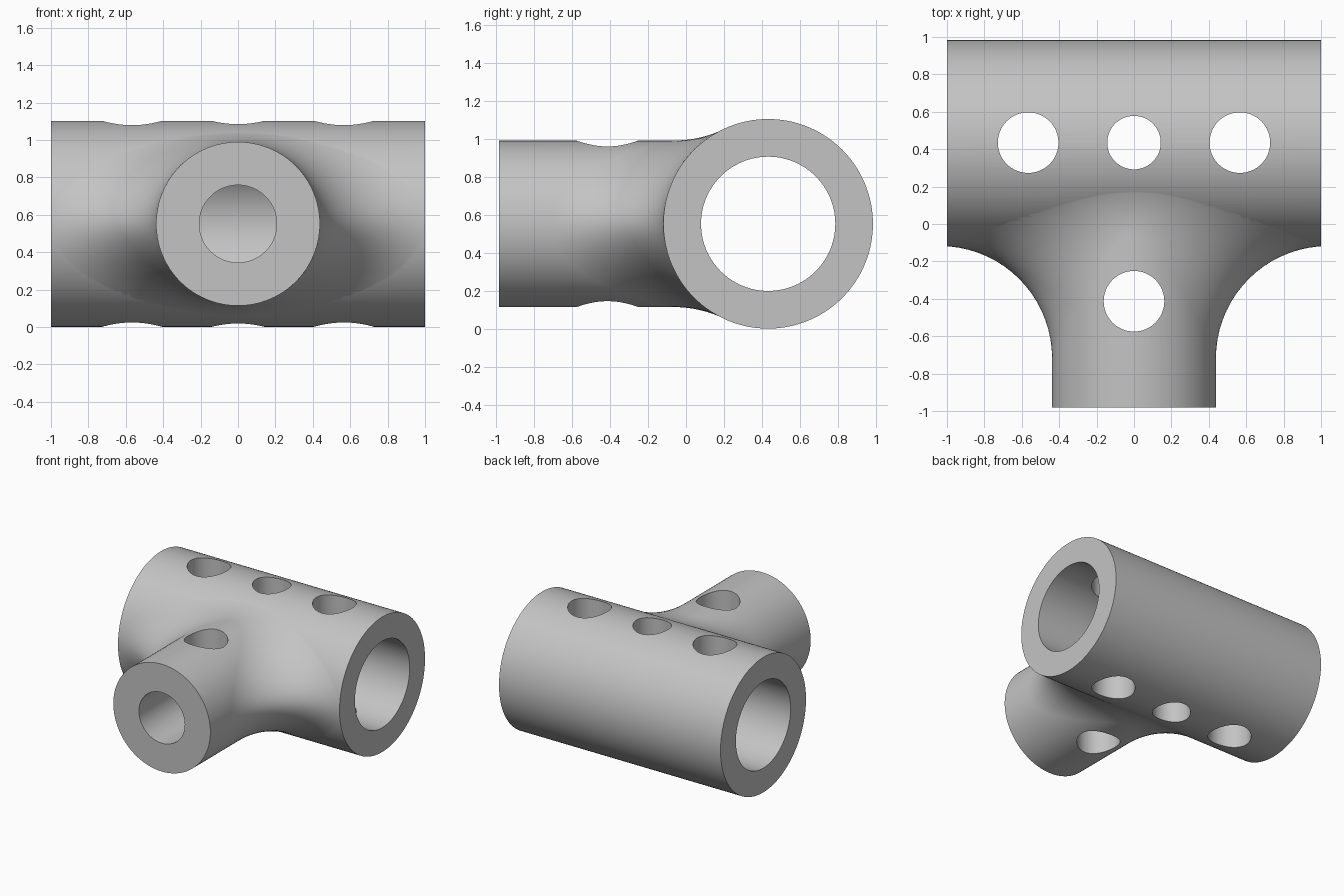
import bpy, bmesh
from math import sin, cos, pi, sqrt, radians
from mathutils import Matrix, Vector

if "Cube" in bpy.data.objects:
    bpy.data.objects.remove(bpy.data.objects["Cube"])

YC, ZC = 0.432, 0.552          # axis of the main tube
MAIN_R, MAIN_BORE = 0.551, 0.353
ARM_R, ARM_BORE = 0.438, 0.207
FILLET = 0.6                   # blend radius between tube and arm
FRONT = -0.982

grey = bpy.data.materials.new("plain_grey")
grey.diffuse_color = (0.55, 0.55, 0.55, 1)
grey.use_nodes = True
grey.node_tree.nodes["Principled BSDF"].inputs["Base Color"].default_value = grey.diffuse_color


def make(name, bm):
    bmesh.ops.recalc_face_normals(bm, faces=bm.faces)
    me = bpy.data.meshes.new(name)
    bm.to_mesh(me)
    bm.free()
    me.materials.append(grey)
    ob = bpy.data.objects.new(name, me)
    bpy.context.collection.objects.link(ob)
    return ob


def cylinder(name, radius, start, end, seg=96):
    a, b = Vector(start), Vector(end)
    d = b - a
    bm = bmesh.new()
    rot = d.to_track_quat('Z', 'Y').to_matrix().to_4x4()
    bmesh.ops.create_cone(bm, cap_ends=True, segments=seg, radius1=radius,
                          radius2=radius, depth=d.length,
                          matrix=Matrix.Translation((a + b) / 2) @ rot)
    return make(name, bm)


def combine(target, tool, operation):
    mod = target.modifiers.new(operation.lower(), 'BOOLEAN')
    mod.operation, mod.solver, mod.object = operation, 'EXACT', tool
    bpy.context.view_layer.objects.active = target
    bpy.ops.object.modifier_apply(modifier=mod.name)
    bpy.data.objects.remove(tool)


def filleted_arm(seg=96, steps=18):
    """Arm along y, flared into the main tube by a rolling-ball blend."""
    r_fit = MAIN_R - 0.0012
    bm = bmesh.new()
    columns = []
    for i in range(seg):
        t = 2 * pi * i / seg
        out = ARM_R + FILLET
        x, z = out * cos(t), out * sin(t)
        y = -sqrt((r_fit + FILLET) ** 2 - z * z)
        ball = Vector((x, y, z))
        on_arm = Vector((ARM_R * cos(t), y, ARM_R * sin(t)))
        k = r_fit / (r_fit + FILLET)
        on_main = Vector((x, y * k, z * k))
        u, v = (on_arm - ball).normalized(), (on_main - ball).normalized()
        pts = [Vector((on_arm.x, FRONT - YC, on_arm.z))]
        pts += [ball + FILLET * u.slerp(v, j / steps) if hasattr(u, "slerp")
                else ball + FILLET * u.lerp(v, j / steps).normalized()
                for j in range(steps + 1)]
        columns.append([bm.verts.new(p + Vector((0, YC, ZC))) for p in pts])
    hub = bm.verts.new((0, YC - 0.1, ZC))
    for a, b in zip(columns, columns[1:] + columns[:1]):
        for j in range(len(a) - 1):
            bm.faces.new((a[j], b[j], b[j + 1], a[j + 1]))
        bm.faces.new((a[-1], b[-1], hub))
    bm.faces.new([c[0] for c in columns])
    return make("arm", bm)


# Outer body: main tube joined to the flared arm, trimmed square at both ends
body = cylinder("tee_fitting", MAIN_R, (-1.1, YC, ZC), (1.1, YC, ZC), 128)
combine(body, filleted_arm(), 'UNION')
bm = bmesh.new()
bmesh.ops.create_cube(bm, size=2, matrix=Matrix.Diagonal((1, 3, 3, 1)))
combine(body, make("end_trim", bm), 'INTERSECT')

# Bores of the main tube and the arm
combine(body, cylinder("main_bore", MAIN_BORE, (-1.3, YC, ZC), (1.3, YC, ZC)),
        'DIFFERENCE')
combine(body, cylinder("arm_bore", ARM_BORE, (0, -1.3, ZC), (0, YC, ZC)),
        'DIFFERENCE')

# Vertical cross holes through both walls
for x, y, r in ((-0.566, YC + 0.003, 0.162), (0, YC + 0.003, 0.143),
                (0.566, YC + 0.003, 0.162), (0, -0.413, 0.162)):
    combine(body, cylinder("cross_hole", r, (x, y, -0.3), (x, y, 1.5), 64),
            'DIFFERENCE')

# Smooth curved walls, crisp rims
bpy.ops.object.select_all(action='DESELECT')
body.select_set(True)
bpy.context.view_layer.objects.active = body
bpy.ops.object.shade_smooth_by_angle(angle=radians(30))
weighted = body.modifiers.new("weighted_normals", 'WEIGHTED_NORMAL')
weighted.keep_sharp = True
